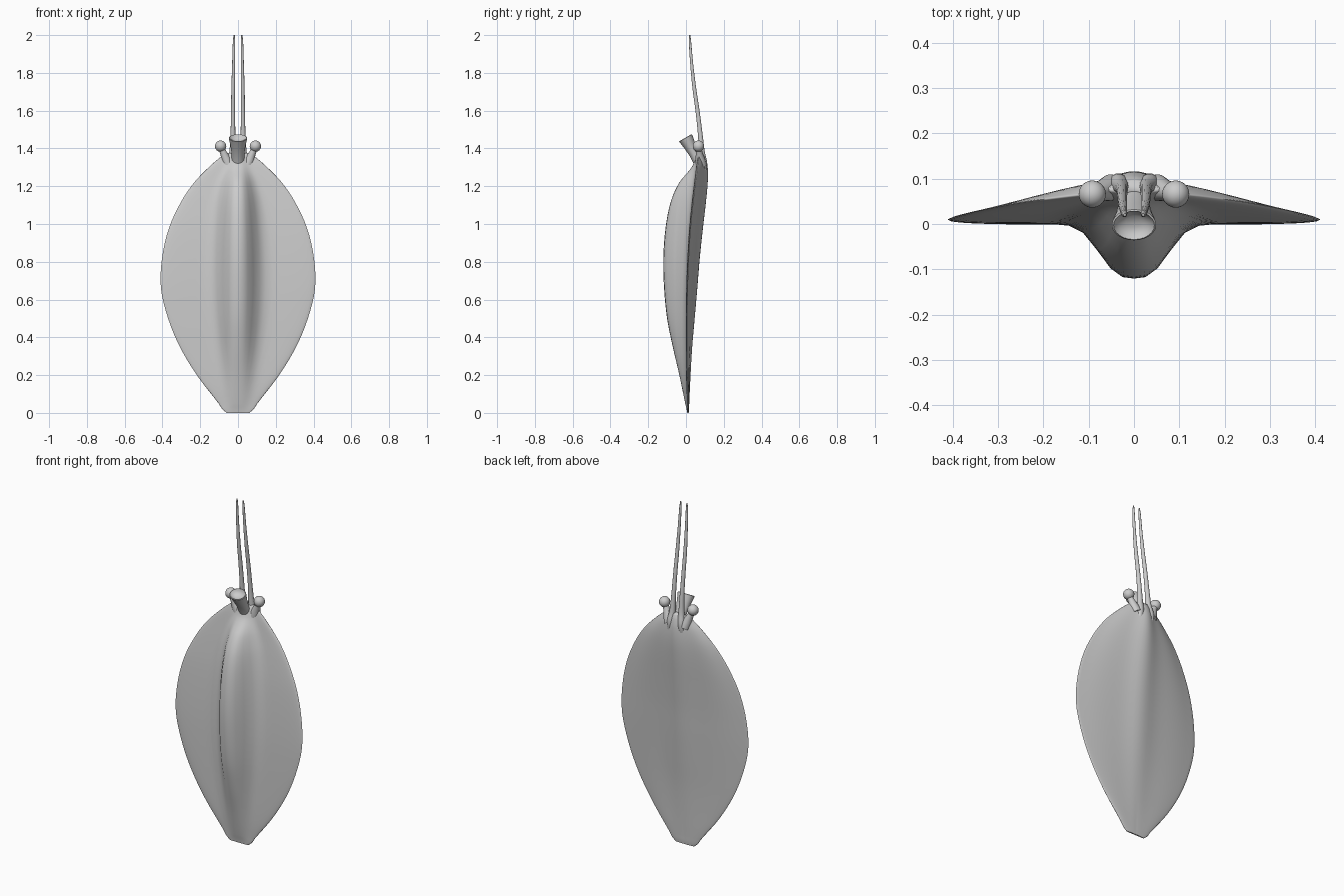
import bpy, bmesh, math
from mathutils import Vector

if "Cube" in bpy.data.objects:
    bpy.data.objects.remove(bpy.data.objects["Cube"])


def loft(name, rings, angle=60):
    """Skin a list of closed rings, capping both ends."""
    bm = bmesh.new()
    vs = [[bm.verts.new(p) for p in r] for r in rings]
    n = len(rings[0])
    for a, b in zip(vs, vs[1:]):
        for i in range(n):
            j = (i + 1) % n
            bm.faces.new((a[i], a[j], b[j], b[i]))
    bm.faces.new(vs[0][::-1])
    bm.faces.new(vs[-1])
    bmesh.ops.recalc_face_normals(bm, faces=bm.faces)
    me = bpy.data.meshes.new(name)
    bm.to_mesh(me)
    bm.free()
    ob = bpy.data.objects.new(name, me)
    bpy.context.collection.objects.link(ob)
    bpy.ops.object.select_all(action='DESELECT')
    ob.select_set(True)
    bpy.context.view_layer.objects.active = ob
    bpy.ops.object.shade_smooth_by_angle(angle=math.radians(angle))
    return ob


def smooth(rows, steps):
    """Catmull-Rom interpolation (non-uniform tangents over first column)."""
    out = []
    for i in range(len(rows) - 1):
        p, q = rows[i], rows[i + 1]
        o, r = rows[max(i - 1, 0)], rows[min(i + 2, len(rows) - 1)]
        h = q[0] - p[0]
        for k in range(steps):
            t = k / steps
            row = []
            for c in range(len(p)):
                m0 = (q[c] - o[c]) / (q[0] - o[0]) * h
                m1 = (r[c] - p[c]) / (r[0] - p[0]) * h
                row.append((2*t**3 - 3*t**2 + 1) * p[c] + (t**3 - 2*t**2 + t) * m0
                           + (3*t**2 - 2*t**3) * q[c] + (t**3 - t**2) * m1)
            out.append(row)
    return out + [list(rows[-1])]


def tube(name, rows, n=16, axis=None, squash=1.0):
    """Round tube through rows of (x, y, z, radius)."""
    pts = [Vector(r[:3]) for r in rows]
    rings = []
    for i, p in enumerate(pts):
        d = axis or pts[min(i + 1, len(pts) - 1)] - pts[max(i - 1, 0)]
        d = d.normalized()
        v = d.cross(Vector((1, 0, 0))).normalized()
        u = v.cross(d)
        rings.append([p + rows[i][3] * (u * math.cos(a) + v * math.sin(a) * squash)
                      for a in (2 * math.pi * k / n for k in range(n))])
    return loft(name, rings)


# leaf-shaped body: z, half width, edge y, belly y, back y, belly half width
body = [
    (0.00, .060, .010, .007, .014, .04),
    (0.02, .083, .010, .003, .016, .05),
    (0.05, .103, .010, -.004, .017, .055),
    (0.20, .218, .007, -.035, .024, .07),
    (0.35, .308, .006, -.070, .033, .08),
    (0.50, .370, .006, -.100, .046, .088),
    (0.66, .408, .008, -.116, .060, .092),
    (0.82, .402, .014, -.120, .073, .092),
    (0.98, .365, .024, -.108, .090, .088),
    (1.12, .300, .038, -.080, .106, .08),
    (1.22, .232, .050, -.035, .115, .066),
    (1.30, .155, .060, .030, .115, .05),
    (1.35, .098, .067, .050, .106, .04),
    (1.375, .065, .075, .065, .095, .035),
]
N = 28
rings = []
for z, w, ye, yf, yb, bw in smooth(body, 4):
    front, back = [], []
    for i in range(N + 1):
        s = -math.cos(math.pi * i / N)
        t = .55 * s + .45 * s ** 3
        x = t * w
        rim = .007 * min(1, w / .15) * math.sqrt(max(0, 1 - t ** 8))
        bump = math.exp(-(abs(x) / bw) ** 2.8)
        front.append((x, ye - rim + (yf - ye + rim) * bump * (1 - t ** 8), z))
        arch = .72 * (1 - abs(t) ** 1.7) + .28 * math.exp(-(x / (bw * .9)) ** 2)
        back.append((x, ye + rim * abs(t) + (yb - ye) * arch * (1 - t ** 8), z))
    rings.append(front + back[-2:0:-1])
loft("body", rings, 75)

# trumpet-shaped siphon with a shallow cup
ax = Vector((0, -.040, .070))
siphon = [(0, .085, 1.28, .030), (0, .062, 1.335, .033), (0, .042, 1.375, .034),
          (0, .020, 1.415, .040), (0, .004, 1.445, .047), (0, -.002, 1.455, .049),
          (0, -.003, 1.457, .045), (0, .002, 1.447, .036), (0, .006, 1.440, .018)]
tube("siphon", siphon, 24, ax, .8)

# paired long tentacles, eye stalks and eyes
tentacle = [(1.25, .040, .088, .012), (1.32, .035, .092, .020), (1.38, .029, .083, .017),
            (1.46, .027, .077, .013), (1.60, .026, .061, .011), (1.72, .025, .044, .010),
            (1.85, .023, .030, .008), (1.97, .021, .021, .006), (2.00, .020, .020, .003)]
for side, s in (("left", -1), ("right", 1)):
    tube("tentacle_" + side, [(s * x, y, z, r) for z, x, y, r in smooth(tentacle, 4)], 14)
    tube("eye_stalk_" + side, [(s * .050, .080, 1.31, .030), (s * .064, .075, 1.345, .025),
                               (s * .076, .070, 1.375, .018), (s * .090, .066, 1.405, .016)])
    bpy.ops.mesh.primitive_uv_sphere_add(segments=24, ring_count=16, radius=.030,
                                         location=(s * .092, .066, 1.412))
    bpy.context.object.name = "eye_" + side
    bpy.ops.object.shade_smooth_by_angle(angle=math.radians(60))
